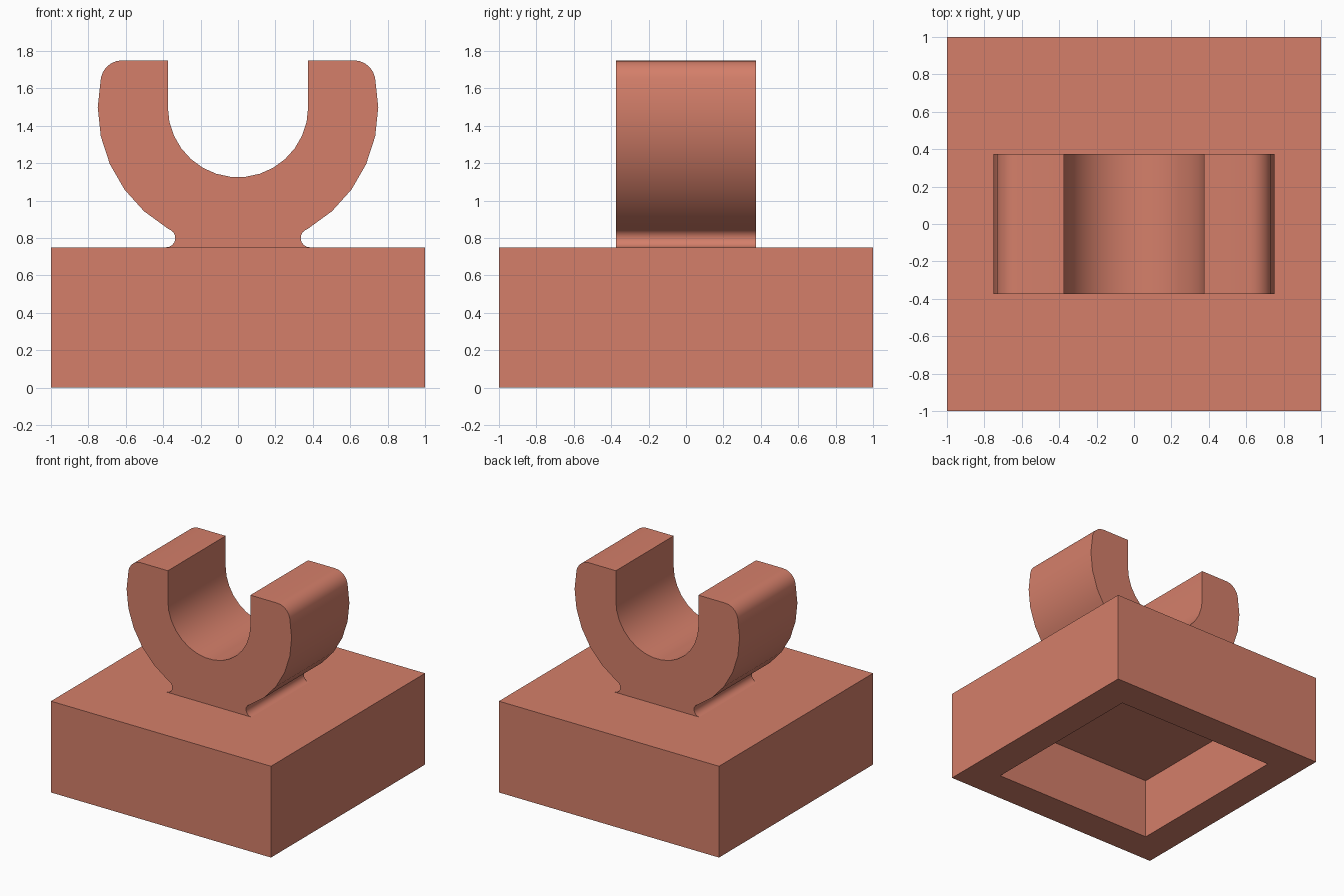
import bpy, bmesh
from math import cos, sin, radians, pi

default_cube = bpy.data.objects.get("Cube")
if default_cube:
    bpy.data.objects.remove(default_cube, do_unlink=True)

clay = bpy.data.materials.new("clay_red")
clay.diffuse_color = (0.66, 0.212, 0.144, 1)
clay.use_nodes = True
clay.node_tree.nodes["Principled BSDF"].inputs["Base Color"].default_value = clay.diffuse_color


def finish(bm, name):
    bmesh.ops.recalc_face_normals(bm, faces=bm.faces[:])
    mesh = bpy.data.meshes.new(name)
    bm.to_mesh(mesh)
    bm.free()
    mesh.materials.append(clay)
    obj = bpy.data.objects.new(name, mesh)
    bpy.context.collection.objects.link(obj)
    return obj


def arc(cx, cz, r, start, end, steps):
    angles = [radians(start + (end - start) * i / steps) for i in range(steps + 1)]
    return [(cx + r * cos(a), cz + r * sin(a)) for a in angles]


# Square base block, hollowed from below
HEIGHT, HOLLOW, DEPTH = 0.75, 0.625, 0.5
bm = bmesh.new()
bmesh.ops.create_cube(bm, size=2)
for v in bm.verts:
    v.co.z = HEIGHT if v.co.z > 0 else 0
bottom = min(bm.faces, key=lambda f: f.calc_center_median().z)
bmesh.ops.inset_individual(bm, faces=[bottom], thickness=1 - HOLLOW)
ceiling = bmesh.ops.extrude_discrete_faces(bm, faces=[bottom])["faces"][0]
for v in ceiling.verts:
    v.co.z = DEPTH
finish(bm, "base_block")

# Open clip: half profile from the inner bottom, over the tip, to the foot
CENTRE, WIDTH = 1.5, 0.375
half = arc(0, CENTRE, 0.375, -84, 0, 7)               # inner bore
half += [(0.375, 1.75)]                               # straight jaw
half += arc(0.62, 1.635, 0.115, 90, 12, 5)            # rounded tip
half += arc(0, CENTRE, 0.75, 0, -60, 5)               # outer curve
half += arc(0.385, 0.80, 0.05, 122, 270, 7)           # foot fillet
profile = half + [(-x, z) for x, z in reversed(half)]

bm = bmesh.new()
face = bm.faces.new([bm.verts.new((x, -WIDTH, z)) for x, z in profile])
extruded = bmesh.ops.extrude_face_region(bm, geom=[face])["geom"]
moved = [g for g in extruded if isinstance(g, bmesh.types.BMVert)]
bmesh.ops.translate(bm, verts=moved, vec=(0, 2 * WIDTH, 0))
clip = finish(bm, "open_clip")

bpy.ops.object.select_all(action="DESELECT")
clip.select_set(True)
bpy.context.view_layer.objects.active = clip
bpy.ops.object.shade_smooth_by_angle(angle=radians(35))
